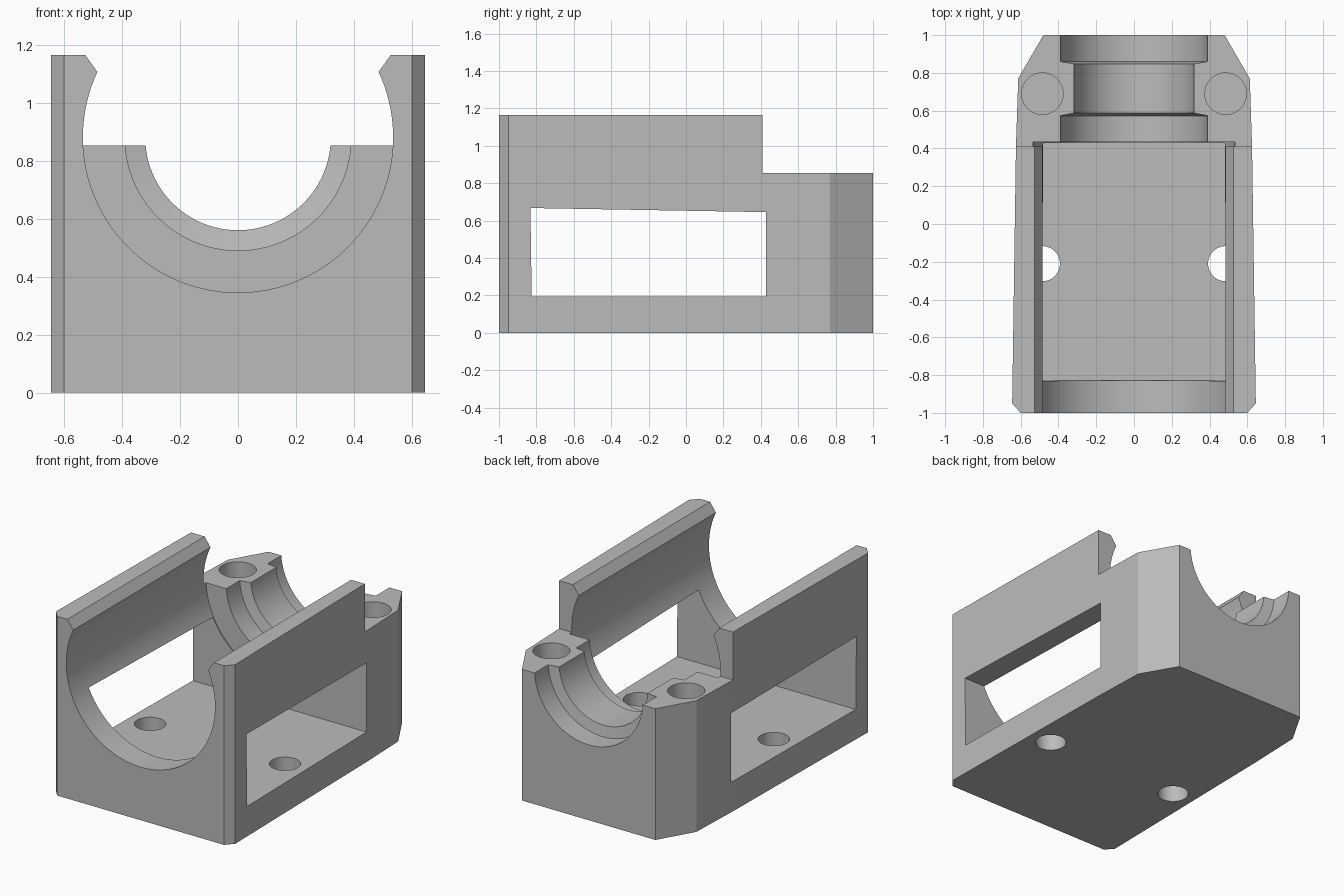
import bpy, bmesh, math
from mathutils import Matrix

cube = bpy.data.objects.get("Cube")
if cube:
    bpy.data.objects.remove(cube, do_unlink=True)

grey = bpy.data.materials.new("plain grey")
grey.use_nodes = True
grey.diffuse_color = (0.5, 0.5, 0.5, 1)
grey.node_tree.nodes["Principled BSDF"].inputs["Base Color"].default_value = (0.5, 0.5, 0.5, 1)

AXIS_Z = 0.88   # height of the bore axis
SHELF = 0.853   # top of the rear clamp block


def finish(name, bm):
    bmesh.ops.recalc_face_normals(bm, faces=bm.faces)
    mesh = bpy.data.meshes.new(name)
    bm.to_mesh(mesh)
    bm.free()
    mesh.materials.append(grey)
    obj = bpy.data.objects.new(name, mesh)
    bpy.context.collection.objects.link(obj)
    return obj


def prism(name, points, offset):
    """Extrude a closed 3D outline along an offset vector."""
    bm = bmesh.new()
    face = bm.faces.new([bm.verts.new(p) for p in points])
    grown = bmesh.ops.extrude_face_region(bm, geom=[face], use_keep_orig=True)
    moved = [v for v in grown["geom"] if isinstance(v, bmesh.types.BMVert)]
    bmesh.ops.translate(bm, verts=moved, vec=offset)
    return finish(name, bm)


def cylinder(name, x, y, r, z0, z1):
    bm = bmesh.new()
    bmesh.ops.create_cone(bm, cap_ends=True, segments=48, radius1=r, radius2=r, depth=z1 - z0,
                          matrix=Matrix.Translation((x, y, (z0 + z1) / 2)))
    return finish(name, bm)


def lathe(name, profile, steps=96):
    """Turn (y, radius) pairs around the bore axis."""
    bm = bmesh.new()
    rings = []
    for y, r in profile:
        angles = [2 * math.pi * i / steps for i in range(steps)]
        rings.append([bm.verts.new((r * math.cos(a), y, AXIS_Z + r * math.sin(a))) for a in angles])
    for a, b in zip(rings, rings[1:]):
        for i in range(steps):
            j = (i + 1) % steps
            bm.faces.new((a[i], a[j], b[j], b[i]))
    bm.faces.new(rings[0])
    bm.faces.new(rings[-1])
    return finish(name, bm)


# Tapered body with chamfered corners
half = [(0.6, -1), (0.645, -0.95), (0.625, 0.41), (0.613, 0.77), (0.48, 1)]
outline = half + [(-x, y) for x, y in reversed(half)]
body = prism("holder_body", [(x, y, 0) for x, y in outline], (0, 0, 1.165))

cutters = []

# Step down to the rear clamp block
step = [(-1, 0.41, SHELF), (1, 0.41, SHELF), (1, 1.2, SHELF), (-1, 1.2, SHELF)]
cutters.append(prism("rear_step_cutter", step, (0, 0, 1)))

# Main bore, open at the top with flared lips
lip = math.radians(25)
arc = []
for i in range(81):
    a = lip - (math.pi + 2 * lip) * i / 80
    arc.append((0.535 * math.cos(a), -1.2, AXIS_Z + 0.535 * math.sin(a)))
flare = [(-0.527, -1.2, 1.165), (-0.527, -1.2, 1.4), (0.527, -1.2, 1.4), (0.527, -1.2, 1.165)]
cutters.append(prism("main_bore_cutter", arc + flare, (0, 1.635, 0)))

# Stepped rear bore with a narrow collar
cutters.append(lathe("rear_bore_cutter", [(0.3, 0.39), (0.573, 0.39), (0.587, 0.32),
                                          (0.848, 0.32), (0.86, 0.39), (1.2, 0.39)]))

# Side window running right across the body
window = [(-1, -0.825, 0.195), (-1, 0.428, 0.195), (-1, 0.428, 0.645), (-1, -0.832, 0.667)]
cutters.append(prism("window_cutter", window, (2, 0, 0)))

# Screw holes in the clamp block and through the floor
for side in (-1, 1):
    cutters.append(cylinder("clamp_hole_cutter", side * 0.485, 0.69, 0.11, 0.35, 1.3))
    cutters.append(cylinder("floor_hole_cutter", side * 0.485, -0.21, 0.093, -0.2, 0.3))

# Carve the body, then discard the cutters
bpy.ops.object.select_all(action='DESELECT')
bpy.context.view_layer.objects.active = body
body.select_set(True)
for cutter in cutters:
    cutter.hide_render = True
    mod = body.modifiers.new("cut", 'BOOLEAN')
    mod.operation = 'DIFFERENCE'
    mod.solver = 'EXACT'
    mod.object = cutter
    bpy.ops.object.modifier_apply(modifier=mod.name)
    bpy.data.objects.remove(cutter, do_unlink=True)

bpy.ops.object.shade_smooth_by_angle(angle=math.radians(12))
